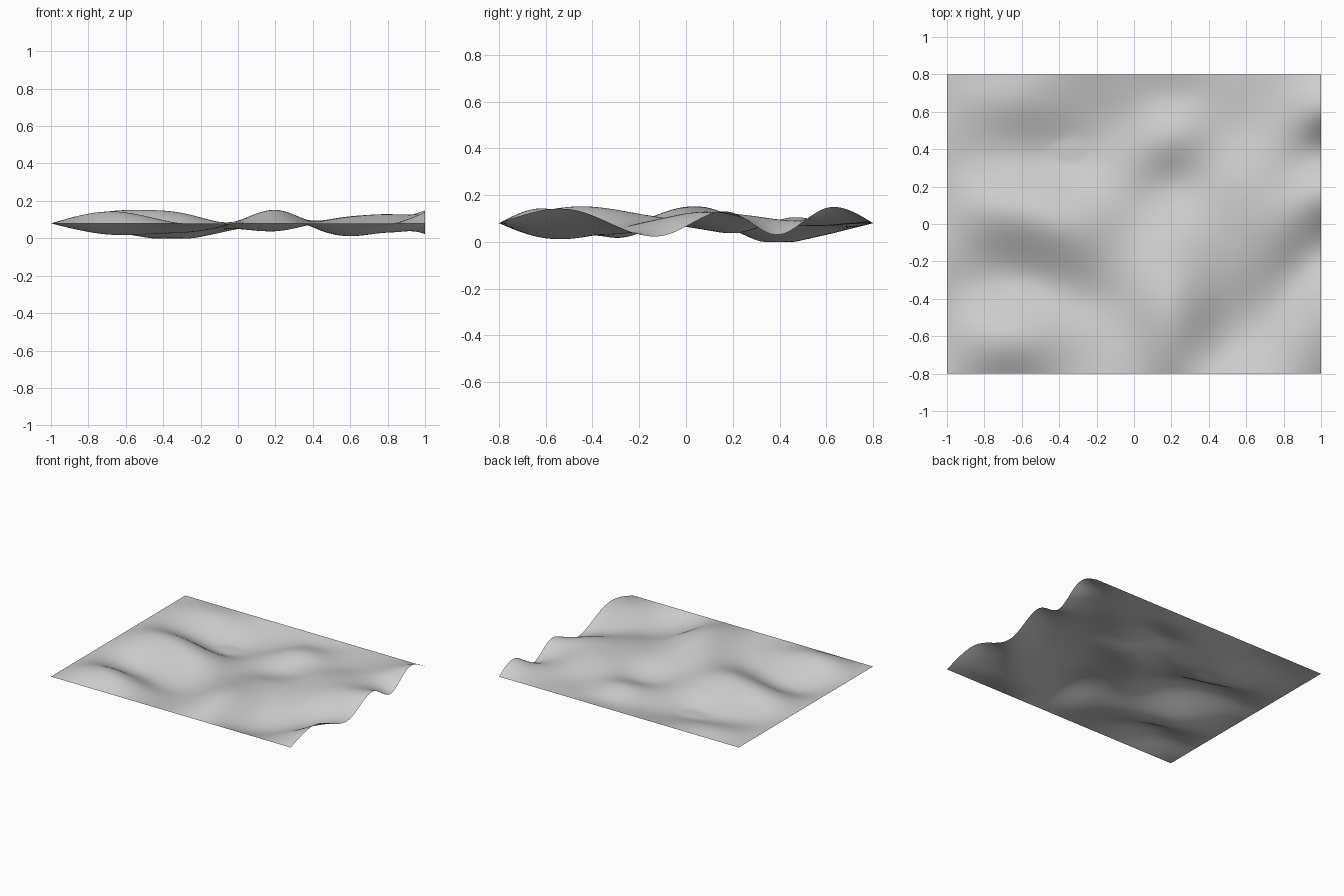
import bpy
import bmesh

cube = bpy.data.objects.get("Cube")
if cube:
    bpy.data.objects.remove(cube, do_unlink=True)

REST = 0.08           # height of the three straight borders
HALF_X, HALF_Y = 1.0, 0.8
COLS, ROWS = 100, 80

# Cross-sections: x position, then crests and troughs from front to back
# as (y, rise in hundredths); both ends rest on the straight borders
SECTIONS = [
    (-1.0, []),
    (-0.65, [(-0.6, 6.2), (-0.3, -6.2), (0.07, 6.8), (0.36, -4.5), (0.66, 1)]),
    (-0.3, [(-0.6, -1), (-0.38, -5), (0, 5.5), (0.33, -8), (0.57, -5.5)]),
    (0.0, [(-0.5, 1), (-0.2, 1), (0.2, -3), (0.4, -2), (0.6, -3)]),
    (0.2, [(-0.45, 7.2), (-0.2, 4), (0, 0), (0.23, -4), (0.46, 2.5), (0.68, -1.6)]),
    (0.45, [(-0.65, -3.8), (-0.4, -2), (-0.15, 1), (0.3, 0.5), (0.6, -1)]),
    (0.7, [(-0.47, -6), (0, 4), (0.25, 3.5), (0.5, 0.5), (0.65, 0)]),
    (0.85, [(-0.6, 0), (-0.27, -4.5), (0.1, 4.8), (0.38, 0), (0.56, 2.2)]),
    (1.0, [(-0.47, 5.5), (-0.09, -5.2), (0.2, 4.5), (0.39, -5), (0.59, 6.2)]),
]


def natural_spline(knots, values):
    """Return a function for the natural cubic spline through the points."""
    n = len(knots)
    step = [knots[i + 1] - knots[i] for i in range(n - 1)]
    slope = [(values[i + 1] - values[i]) / step[i] for i in range(n - 1)]
    diag, rhs, bend = [1.0] * n, [0.0] * n, [0.0] * n
    for i in range(1, n - 1):
        ratio = step[i - 1] / diag[i - 1] if i > 1 else 0.0
        diag[i] = 2 * (step[i - 1] + step[i]) - ratio * step[i - 1]
        rhs[i] = 6 * (slope[i] - slope[i - 1]) - ratio * rhs[i - 1]
    for i in range(n - 2, 0, -1):
        bend[i] = (rhs[i] - step[i] * bend[i + 1]) / diag[i]

    def evaluate(t):
        i = 0
        while i < n - 2 and t > knots[i + 1]:
            i += 1
        h = step[i]
        b = (t - knots[i]) / h
        a = 1 - b
        curve = (a ** 3 - a) * bend[i] + (b ** 3 - b) * bend[i + 1]
        return a * values[i] + b * values[i + 1] + curve * h * h / 6

    return evaluate


def section_profile(points):
    """Spline through one cross-section, pinned at the front and back borders."""
    pinned = [(-HALF_Y, 0)] + points + [(HALF_Y, 0)]
    return natural_spline([y for y, _ in pinned], [rise for _, rise in pinned])


# Grey cloth material
grey = bpy.data.materials.new("light_grey")
grey.use_nodes = True
colour = (0.62, 0.62, 0.62, 1)
grey.diffuse_color = colour
grey.node_tree.nodes["Principled BSDF"].inputs["Base Color"].default_value = colour

# Rippled sheet: a flat grid lifted by the blended cross-sections
bm = bmesh.new()
bmesh.ops.create_grid(bm, x_segments=COLS, y_segments=ROWS, size=1.0)
stations = [x for x, _ in SECTIONS]
profiles = [section_profile(points) for _, points in SECTIONS]
across = {}
for v in bm.verts:
    v.co.x *= HALF_X
    v.co.y *= HALF_Y
    key = round(v.co.y, 4)
    if key not in across:
        across[key] = natural_spline(stations, [p(v.co.y) for p in profiles])
    v.co.z = max(0.0, REST + across[key](v.co.x) / 100)
for f in bm.faces:
    f.smooth = True

mesh = bpy.data.meshes.new("rippled_sheet")
bm.to_mesh(mesh)
bm.free()
mesh.materials.append(grey)
sheet = bpy.data.objects.new("rippled_sheet", mesh)
bpy.context.collection.objects.link(sheet)
